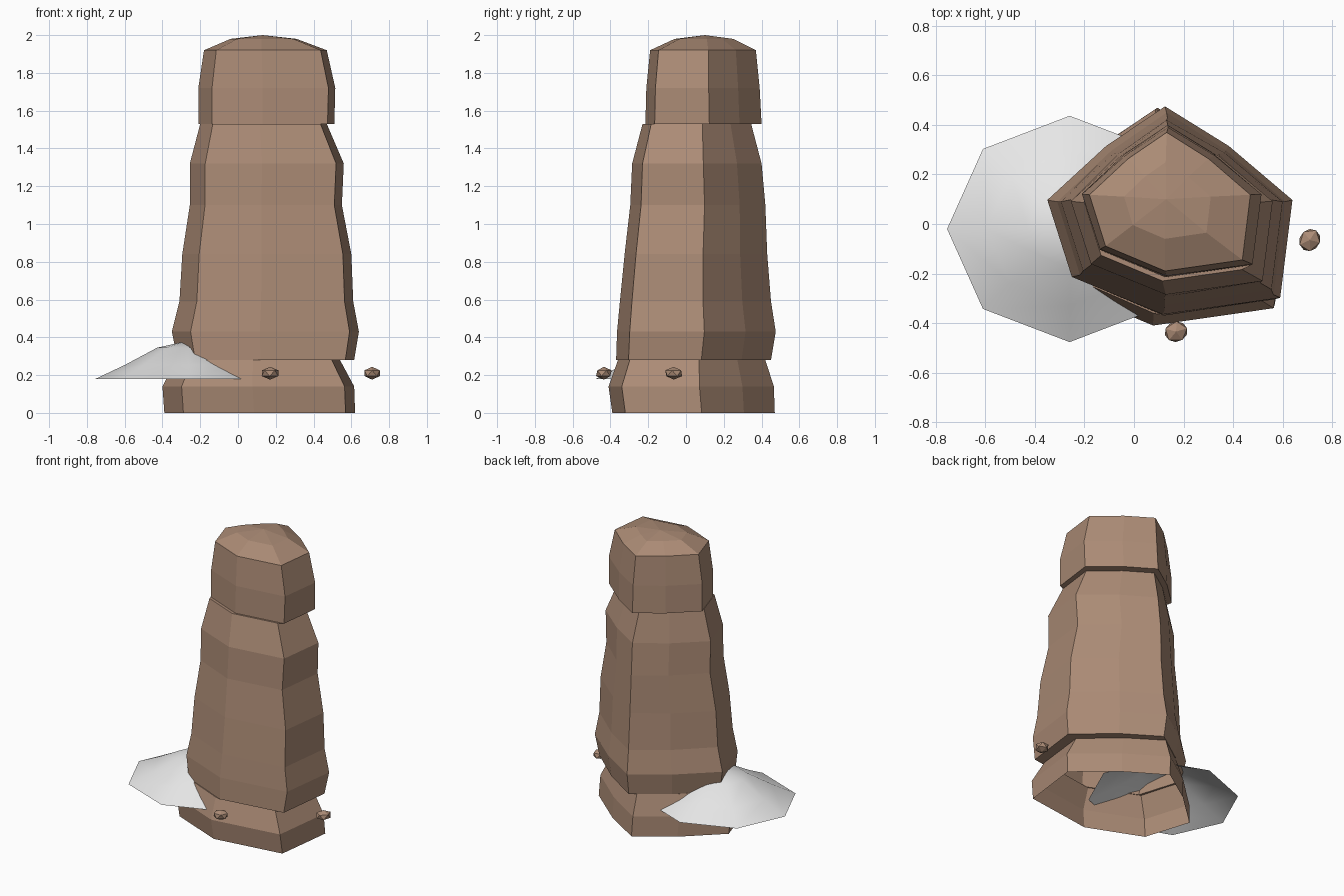
import bpy
import bmesh
import math
from mathutils import Matrix

if "Cube" in bpy.data.objects:
    bpy.data.objects.remove(bpy.data.objects["Cube"], do_unlink=True)


def material(name, rgb):
    mat = bpy.data.materials.new(name)
    mat.use_nodes = True
    mat.diffuse_color = (*rgb, 1)
    bsdf = next(n for n in mat.node_tree.nodes if n.type == 'BSDF_PRINCIPLED')
    bsdf.inputs["Base Color"].default_value = (*rgb, 1)
    bsdf.inputs["Roughness"].default_value = 0.9
    return mat


def finish(bm, name, mat, smooth=False):
    bmesh.ops.recalc_face_normals(bm, faces=bm.faces[:])
    for face in bm.faces:
        face.smooth = smooth
    mesh = bpy.data.meshes.new(name)
    bm.to_mesh(mesh)
    bm.free()
    mesh.materials.append(mat)
    obj = bpy.data.objects.new(name, mesh)
    bpy.context.collection.objects.link(obj)
    return obj


def loft(name, rings, tip, mat, smooth=False):
    """Skin a stack of point rings and close it with a tip, leaving the bottom open."""
    bm = bmesh.new()
    loops = [[bm.verts.new(p) for p in ring] for ring in rings]
    n = len(loops[0])
    for low, high in zip(loops, loops[1:]):
        for i in range(n):
            j = (i + 1) % n
            bm.faces.new((low[i], low[j], high[j], high[i]))
    top = bm.verts.new(tip)
    for i in range(n):
        bm.faces.new((loops[-1][i], loops[-1][(i + 1) % n], top))
    return finish(bm, name, mat, smooth)


brown = material("rock brown", (0.41, 0.26, 0.18))
white = material("snow white", (0.8, 0.8, 0.8))

# Rock pillar: one cross-section fitted to the bounds of each layer
section = [(0, .55), (.1, .18), (.47, 0), (.95, .08),
           (1, .55), (.74, .81), (.48, 1), (.24, .81)]
layers = [  # z, x min, x max, y min, y max
    (0, -.39, .62, -.39, .47), (.14, -.4, .615, -.41, .465),
    (.28, -.33, .54, -.36, .42),
    (.28, -.32, .615, -.37, .45), (.43, -.35, .64, -.365, .475),
    (.59, -.31, .61, -.35, .45), (.84, -.295, .6, -.325, .43),
    (1.1, -.255, .55, -.295, .42), (1.32, -.255, .56, -.285, .4),
    (1.53, -.2, .47, -.23, .345),
    (1.53, -.21, .51, -.215, .4), (1.72, -.21, .515, -.21, .39),
    (1.92, -.18, .47, -.19, .37), (1.98, -.04, .31, -.06, .25),
]
rings = [[(x0 + u * (x1 - x0), y0 + v * (y1 - y0), z) for u, v in section]
         for z, x0, x1, y0, y1 in layers]
loft("rock_pillar", rings, (.13, .1, 2), brown)

# Snow drift: open eight-sided mound sunk into the pillar
drift = []
for scale, z in ((1, .18), (.68, .255), (.34, .345)):
    drift.append([(-.26 + .495 * scale * math.cos(i * math.pi / 4),
                   -.02 + .457 * scale * math.sin(i * math.pi / 4), z)
                  for i in range(8)])
loft("snow_drift", drift, (-.28, -.02, .378), white, smooth=True)

# Loose pebbles beside the pillar
for name, x, y, turn in (("front_pebble", .17, -.435, .3), ("left_pebble", .71, -.065, 1)):
    bm = bmesh.new()
    place = (Matrix.Translation((x, y, .21)) @ Matrix.Rotation(turn, 4, 'Z')
             @ Matrix.Diagonal((.052, .046, .034, 1)))
    bmesh.ops.create_icosphere(bm, subdivisions=1, radius=1, matrix=place)
    finish(bm, name, brown)
